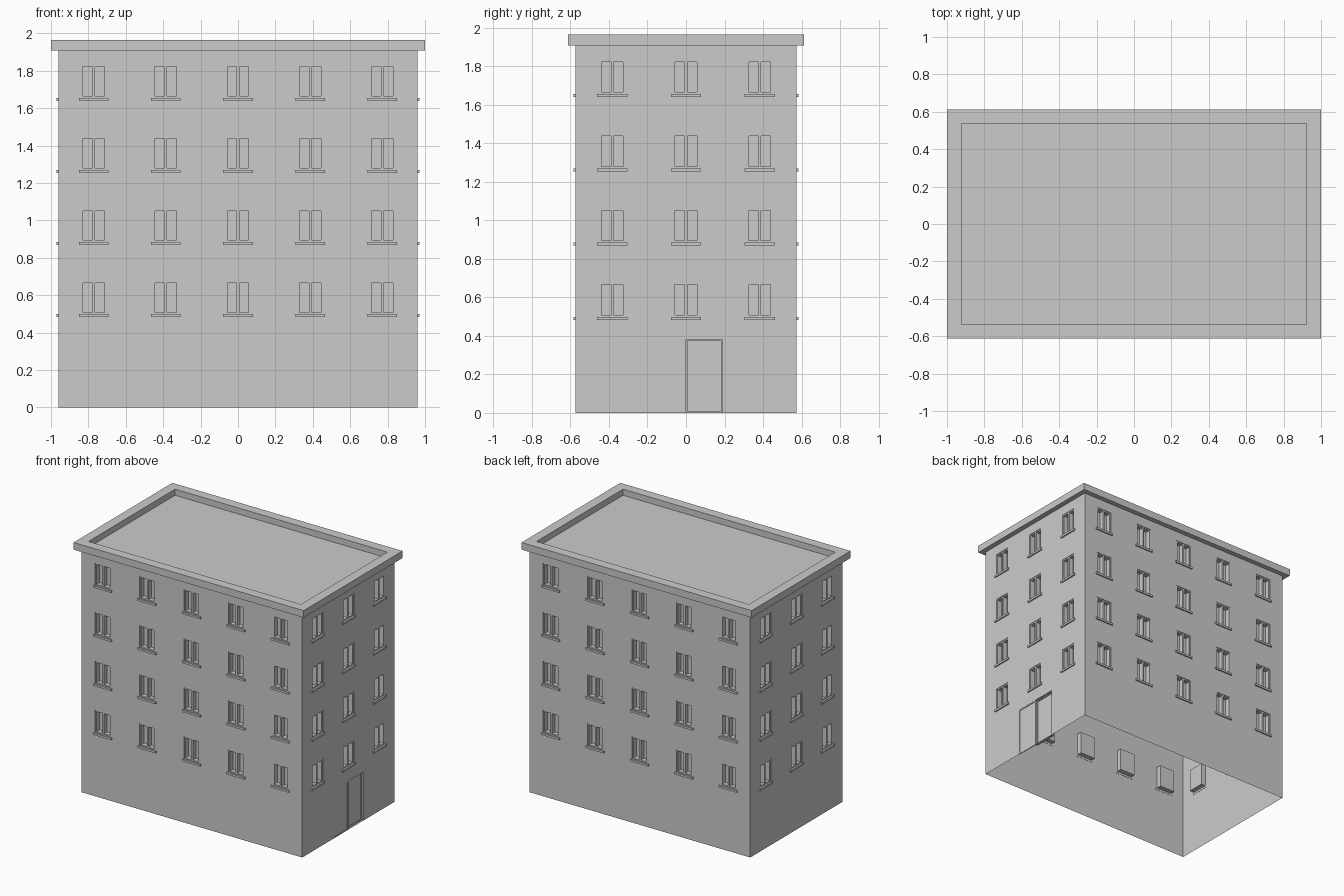
import bpy, bmesh
from math import radians
from mathutils import Matrix, Vector

if "Cube" in bpy.data.objects:
    bpy.data.objects.remove(bpy.data.objects["Cube"])

HX, HY, WALL_TOP = 0.96, 0.574, 1.909
WIN_W, WIN_H, STEP_Z, FIRST_Z = 0.134, 0.177, 0.3855, 0.499
RECESS = 0.04


def finish(bm, name, rot=None):
    if rot:
        bm.transform(rot)
    me = bpy.data.meshes.new(name)
    bm.to_mesh(me)
    bm.free()
    ob = bpy.data.objects.new(name, me)
    bpy.context.collection.objects.link(ob)
    return ob


def quad(bm, pts):
    bm.faces.new([bm.verts.new(p) for p in pts])


def box(bm, u0, u1, z0, z1, y0, y1):
    m = Matrix.Translation(((u0 + u1) / 2, (y0 + y1) / 2, (z0 + z1) / 2)) \
        @ Matrix.Diagonal((u1 - u0, y1 - y0, z1 - z0, 1))
    bmesh.ops.create_cube(bm, size=1, matrix=m)


def border(bm, u0, u1, z0, z1, t, y0, y1):
    box(bm, u0, u0 + t, z0, z1, y0, y1)
    box(bm, u1 - t, u1, z0, z1, y0, y1)
    box(bm, u0 + t, u1 - t, z0, z0 + t, y0, y1)
    box(bm, u0 + t, u1 - t, z1 - t, z1, y0, y1)


def facade(side, angle, half_w, dist, columns, door=False):
    rot = Matrix.Rotation(radians(angle), 4, 'Z')
    y = -dist
    wins = [(c - WIN_W / 2, c + WIN_W / 2, FIRST_Z + i * STEP_Z, FIRST_Z + i * STEP_Z + WIN_H)
            for c in columns for i in range(4)]
    holes = [(*w, RECESS) for w in wins]
    if door:
        holes += [(-0.189, 0, 0, 0.382, 0.006), (0, 0.189, 0, 0.382, 0.022)]

    # wall sheet with openings, reveals and recessed panes
    bm = bmesh.new()
    us = sorted({-half_w, half_w, *(u for h in holes for u in h[:2])})
    zs = sorted({0, WALL_TOP, *(z for h in holes for z in h[2:4])})
    for u0, u1 in zip(us, us[1:]):
        for z0, z1 in zip(zs, zs[1:]):
            cu, cz = (u0 + u1) / 2, (z0 + z1) / 2
            if not any(h[0] < cu < h[1] and h[2] < cz < h[3] for h in holes):
                quad(bm, [(u0, y, z0), (u1, y, z0), (u1, y, z1), (u0, y, z1)])
    for u0, u1, z0, z1, d in holes:
        c = [(u0, z0), (u1, z0), (u1, z1), (u0, z1)]
        quad(bm, [(u, y + d, z) for u, z in c])
        for (ua, za), (ub, zb) in zip(c, c[1:] + c[:1]):
            quad(bm, [(ua, y, za), (ub, y, zb), (ub, y + d, zb), (ua, y + d, za)])
    bmesh.ops.remove_doubles(bm, verts=bm.verts, dist=1e-5)
    finish(bm, side + "_wall", rot)

    # window frames with a central mullion
    bm = bmesh.new()
    for u0, u1, z0, z1 in wins:
        border(bm, u0, u1, z0, z1, 0.01, y + 0.004, y + RECESS)
        c = (u0 + u1) / 2
        box(bm, c - 0.007, c + 0.007, z0 + 0.01, z1 - 0.01, y + 0.004, y + RECESS)
    finish(bm, side + "_window_frames", rot)

    # projecting sills
    bm = bmesh.new()
    for u0, u1, z0, z1 in wins:
        box(bm, u0 - 0.012, u1 + 0.012, z0 - 0.016, z0, y - 0.01, y + 0.002)
    finish(bm, side + "_window_sills", rot)

    # double door: one leaf nearly flush, the other set back
    if door:
        bm = bmesh.new()
        border(bm, -0.189, 0, 0, 0.382, 0.008, y + 0.001, y + 0.006)
        border(bm, 0, 0.189, 0, 0.382, 0.008, y + 0.014, y + 0.022)
        finish(bm, side + "_door_frames", rot)


long_cols = [i * 0.386 for i in range(-2, 3)]
short_cols = [i * 0.383 for i in range(-1, 2)]
facade("front", 0, HX, HY, long_cols)
facade("right", 90, HY, HX, short_cols, door=True)
facade("back", 180, HX, HY, long_cols)
facade("left", 270, HY, HX, short_cols)

# cornice with parapet and sunken flat roof
bm = bmesh.new()
rings = []
for hx, hy, z in [(HX, HY, WALL_TOP), (1, 0.613, WALL_TOP), (1, 0.613, 1.965),
                  (0.923, 0.537, 1.965), (0.923, 0.537, 1.917)]:
    rings.append([bm.verts.new((sx * hx, sy * hy, z))
                  for sx, sy in [(-1, -1), (1, -1), (1, 1), (-1, 1)]])
for a, b in zip(rings, rings[1:]):
    for i in range(4):
        j = (i + 1) % 4
        bm.faces.new([a[i], a[j], b[j], b[i]])
bm.faces.new(rings[-1])
finish(bm, "cornice_and_roof")
